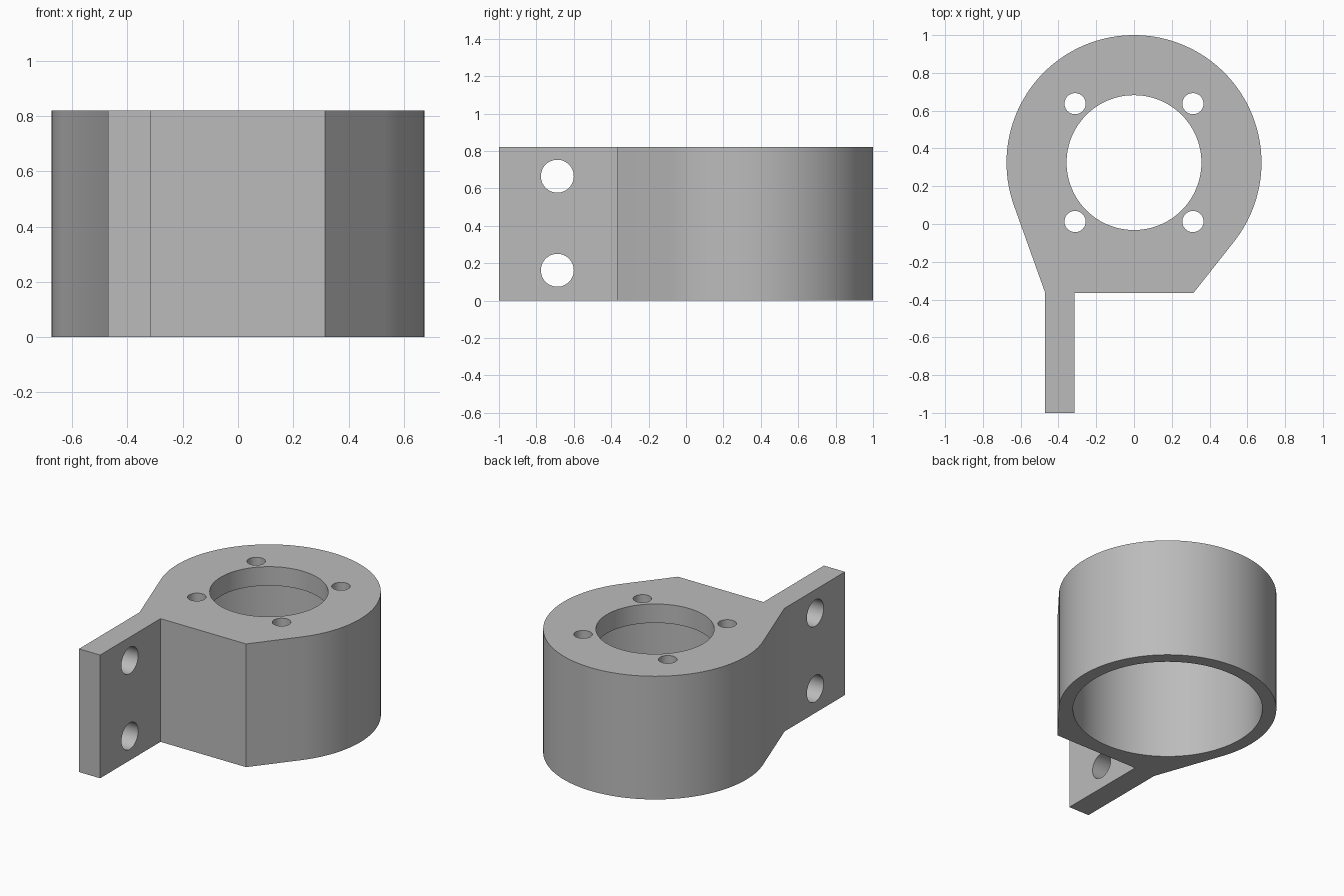
import bpy, bmesh, math
from mathutils import Matrix

cube = bpy.data.objects.get("Cube")
if cube:
    bpy.data.objects.remove(cube, do_unlink=True)

HEIGHT, PLATE = 0.82, 0.126          # overall height, top plate thickness
CY, R = 0.325, 0.675                 # housing centre and radius
ARM_L, ARM_R, FRONT = -0.47, -0.315, -0.365

grey = bpy.data.materials.new("plain grey")
grey.use_nodes = True
colour = (0.5, 0.5, 0.5, 1)
grey.diffuse_color = colour
grey.node_tree.nodes["Principled BSDF"].inputs["Base Color"].default_value = colour


def make_object(name, bm):
    bmesh.ops.recalc_face_normals(bm, faces=bm.faces)
    mesh = bpy.data.meshes.new(name)
    bm.to_mesh(mesh)
    bm.free()
    mesh.materials.append(grey)
    obj = bpy.data.objects.new(name, mesh)
    bpy.context.collection.objects.link(obj)
    return obj


def tangent_angle(x, y, side):
    """Angle on the housing circle where a line from (x, y) touches it."""
    dx, dy = x, y - CY
    return math.atan2(dy, dx) + side * math.acos(R / math.hypot(dx, dy))


def cut_cylinder(target, name, centre, radius, depth, axis="Z", sides=48):
    bm = bmesh.new()
    turn = Matrix.Rotation(math.pi / 2, 4, "Y") if axis == "X" else Matrix()
    bmesh.ops.create_cone(bm, cap_ends=True, segments=sides, radius1=radius,
                          radius2=radius, depth=depth,
                          matrix=Matrix.Translation(centre) @ turn)
    cutter = make_object(name, bm)
    cutter.hide_render = True
    mod = target.modifiers.new(name, "BOOLEAN")
    mod.operation, mod.solver, mod.object = "DIFFERENCE", "EXACT", cutter
    bpy.context.view_layer.objects.active = target
    bpy.ops.object.modifier_apply(modifier=name)
    bpy.data.objects.remove(cutter, do_unlink=True)


# Outline: round housing with tangent flanks, flat front and a mounting arm
corner = -ARM_R
start = tangent_angle(corner, FRONT, 1)
end = tangent_angle(ARM_L, FRONT, -1) + 2 * math.pi
steps = 96
outline = [(ARM_L, FRONT), (ARM_L, -1), (ARM_R, -1), (ARM_R, FRONT), (corner, FRONT)]
for i in range(steps + 1):
    a = start + (end - start) * i / steps
    outline.append((R * math.cos(a), CY + R * math.sin(a)))

bm = bmesh.new()
face = bm.faces.new([bm.verts.new((x, y, 0)) for x, y in outline])
top = bmesh.ops.extrude_face_region(bm, geom=[face])
bmesh.ops.translate(bm, vec=(0, 0, HEIGHT),
                    verts=[v for v in top["geom"] if isinstance(v, bmesh.types.BMVert)])
bracket = make_object("motor_bracket", bm)

# Wide cavity open below, and the smaller opening through the top plate
cavity_top = HEIGHT - PLATE
cut_cylinder(bracket, "cavity", (0, CY, cavity_top - 0.5), 0.588, 1, sides=96)
cut_cylinder(bracket, "centre_opening", (0, CY, HEIGHT), 0.357, 1, sides=96)

# Four screw holes in the top plate
for sx in (-1, 1):
    for sy in (-1, 1):
        cut_cylinder(bracket, "screw_hole", (sx * 0.312, CY + sy * 0.312, HEIGHT), 0.056, 0.5)

# Two mounting holes through the arm
for z in (0.162, 0.665):
    cut_cylinder(bracket, "mounting_hole", ((ARM_L + ARM_R) / 2, -0.688, z), 0.088, 0.4, "X")

bpy.ops.object.select_all(action="DESELECT")
bracket.select_set(True)
bpy.context.view_layer.objects.active = bracket
bpy.ops.object.shade_smooth_by_angle(angle=math.radians(20))
